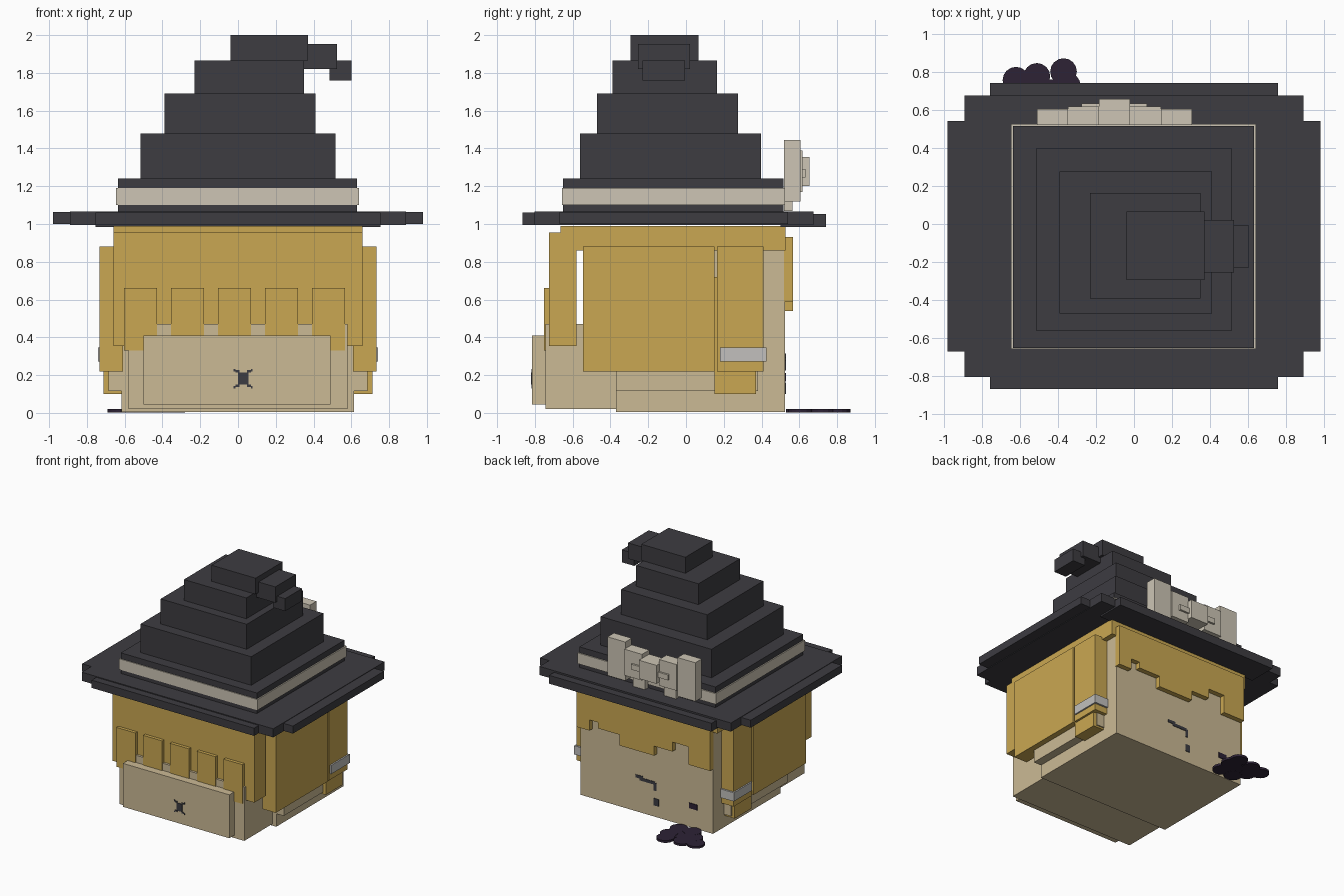
import bpy, bmesh, math


def material(name, r, g, b):
    m = bpy.data.materials.new(name)
    m.diffuse_color = (r, g, b, 1)
    return m


HAT = material("charcoal felt", 0.047, 0.045, 0.053)
HAIR = material("golden hair", 0.59, 0.39, 0.085)
SKIN = material("tan skin", 0.60, 0.49, 0.30)
BAND = material("cream ribbon", 0.61, 0.56, 0.46)
TIE = material("silver tie", 0.54, 0.53, 0.51)
INK = material("dark ink", 0.045, 0.045, 0.055)
PURPLE = material("deep purple", 0.026, 0.016, 0.036)


def make(name, bm, mat):
    me = bpy.data.meshes.new(name)
    bm.to_mesh(me)
    bm.free()
    me.materials.append(mat)
    ob = bpy.data.objects.new(name, me)
    bpy.context.collection.objects.link(ob)
    return ob


def box(name, mat, x0, x1, y0, y1, z0, z1):
    bm = bmesh.new()
    bmesh.ops.create_cube(bm, size=1)
    for v in bm.verts:
        v.co = (x1 if v.co.x > 0 else x0,
                y1 if v.co.y > 0 else y0,
                z1 if v.co.z > 0 else z0)
    return make(name, bm, mat)


def pair(name, mat, x0, x1, y0, y1, z0, z1, c=0):
    # Same box on both sides of x = c
    box(name + "_right", mat, c + x0, c + x1, y0, y1, z0, z1)
    box(name + "_left", mat, c - x1, c - x0, y0, y1, z0, z1)


# Head
box("head", SKIN, -0.618, 0.615, -0.37, 0.525, 0.005, 0.95)
box("head_rear", SKIN, -0.58, 0.58, -0.745, -0.36, 0.02, 0.47)
box("neck_panel", SKIN, -0.50, 0.49, -0.815, -0.745, 0.045, 0.41)
pair("cheek", SKIN, 0.60, 0.685, -0.37, 0.38, 0.115, 0.35)

# Hair masses
box("hair_cap", HAIR, -0.66, 0.66, -0.665, 0.527, 0.86, 0.99)
box("hair_back", HAIR, -0.66, 0.66, -0.725, -0.58, 0.355, 0.955)
pair("hair_side", HAIR, 0.61, 0.733, -0.545, 0.15, 0.22, 0.88)
pair("lock_upper", HAIR, 0.61, 0.73, 0.165, 0.41, 0.22, 0.88)
pair("lock_lower", HAIR, 0.61, 0.712, 0.15, 0.37, 0.10, 0.72)
pair("lock_tie", TIE, 0.605, 0.742, 0.18, 0.425, 0.272, 0.345)

# Hanging strands on the front
for i in range(5):
    x = -0.604 + i * 0.249
    box(f"hair_strand_{i}", HAIR, x, x + 0.175, -0.752, -0.70, 0.33, 0.66)

# Stepped fringe on the far side
fringe = [(0.50, 0.62, 0.59), (0.42, 0.50, 0.68), (0.22, 0.42, 0.63),
          (-0.10, 0.22, 0.54), (-0.27, -0.10, 0.62),
          (-0.42, -0.27, 0.70), (-0.62, -0.42, 0.55)]
for i, (x0, x1, z) in enumerate(fringe):
    box(f"fringe_{i}", HAIR, x0, x1, 0.52, 0.567, z, 0.93)

# Hat brim in three crossing slabs
box("brim_wide", HAT, -0.98, 0.98, -0.67, 0.54, 1.0, 1.063)
box("brim_middle", HAT, -0.89, 0.89, -0.803, 0.675, 0.995, 1.067)
box("brim_front", HAT, -0.755, 0.755, -0.865, -0.60, 0.995, 1.06)
box("brim_back", HAT, -0.755, 0.755, 0.50, 0.74, 0.983, 1.053)

# Crown tiers and drooping tip
tiers = [(-0.635, 0.63, -0.65, 0.515, 1.06, 1.24),
         (-0.515, 0.515, -0.56, 0.397, 1.24, 1.48),
         (-0.39, 0.41, -0.47, 0.275, 1.48, 1.69),
         (-0.23, 0.35, -0.39, 0.163, 1.69, 1.865),
         (-0.04, 0.37, -0.295, 0.065, 1.865, 2.0)]
for i, t in enumerate(tiers):
    box(f"crown_tier_{i}", HAT, *t)
box("hat_tip_bend", HAT, 0.34, 0.525, -0.255, 0.02, 1.82, 1.953)
box("hat_tip_end", HAT, 0.485, 0.60, -0.23, -0.005, 1.76, 1.865)
box("hat_band", BAND, -0.645, 0.64, -0.657, 0.525, 1.10, 1.19)

# Bow on the band
C = -0.1025
pair("bow_loop_outer", BAND, 0.243, 0.408, 0.52, 0.605, 1.12, 1.445, C)
pair("bow_loop_inner", BAND, 0.08, 0.243, 0.52, 0.617, 1.17, 1.39, C)
pair("bow_crease", BAND, 0.08, 0.172, 0.60, 0.633, 1.245, 1.29, C)
pair("bow_tail", BAND, 0.09, 0.20, 0.52, 0.565, 1.07, 1.18, C)
box("bow_knot", BAND, C - 0.082, C + 0.082, 0.52, 0.655, 1.20, 1.355)

# Face marks, thin plates
box("mouth_line", INK, -0.08, 0.06, 0.52, 0.529, 0.275, 0.30)
box("mouth_corner", INK, 0.03, 0.10, 0.52, 0.529, 0.29, 0.315)
box("mouth_hook", INK, -0.095, -0.07, 0.52, 0.529, 0.225, 0.29)
box("chin_mark", INK, -0.115, -0.07, 0.52, 0.529, 0.10, 0.16)
box("purple_spot", PURPLE, -0.475, -0.40, 0.52, 0.53, 0.165, 0.21)

# Small bug mark on the neck panel
box("bug_body", INK, 0.0, 0.055, -0.82, -0.812, 0.15, 0.215)
for k, z in enumerate((0.138, 0.215)):
    pair(f"bug_leg_{k}", INK, 0.02, 0.042, -0.819, -0.812, z, z + 0.012, 0.0275)
    z2 = 0.13 if k == 0 else 0.22
    pair(f"bug_foot_{k}", INK, 0.042, 0.05, -0.819, -0.812, z2, z2 + 0.013, 0.0275)

# Puddle of overlapping discs
discs = [(-0.62, 0.755), (-0.51, 0.775), (-0.37, 0.80), (-0.35, 0.725),
         (-0.43, 0.69), (-0.55, 0.68), (-0.36, 0.61), (-0.48, 0.60)]
for i, (x, y) in enumerate(discs):
    bm = bmesh.new()
    bmesh.ops.create_cone(bm, cap_ends=True, segments=16, radius1=0.07,
                          radius2=0.07, depth=0.018 + 0.0005 * (i % 4))
    bmesh.ops.translate(bm, verts=bm.verts, vec=(x, y, 0.0105))
    make(f"puddle_{i}", bm, PURPLE)
